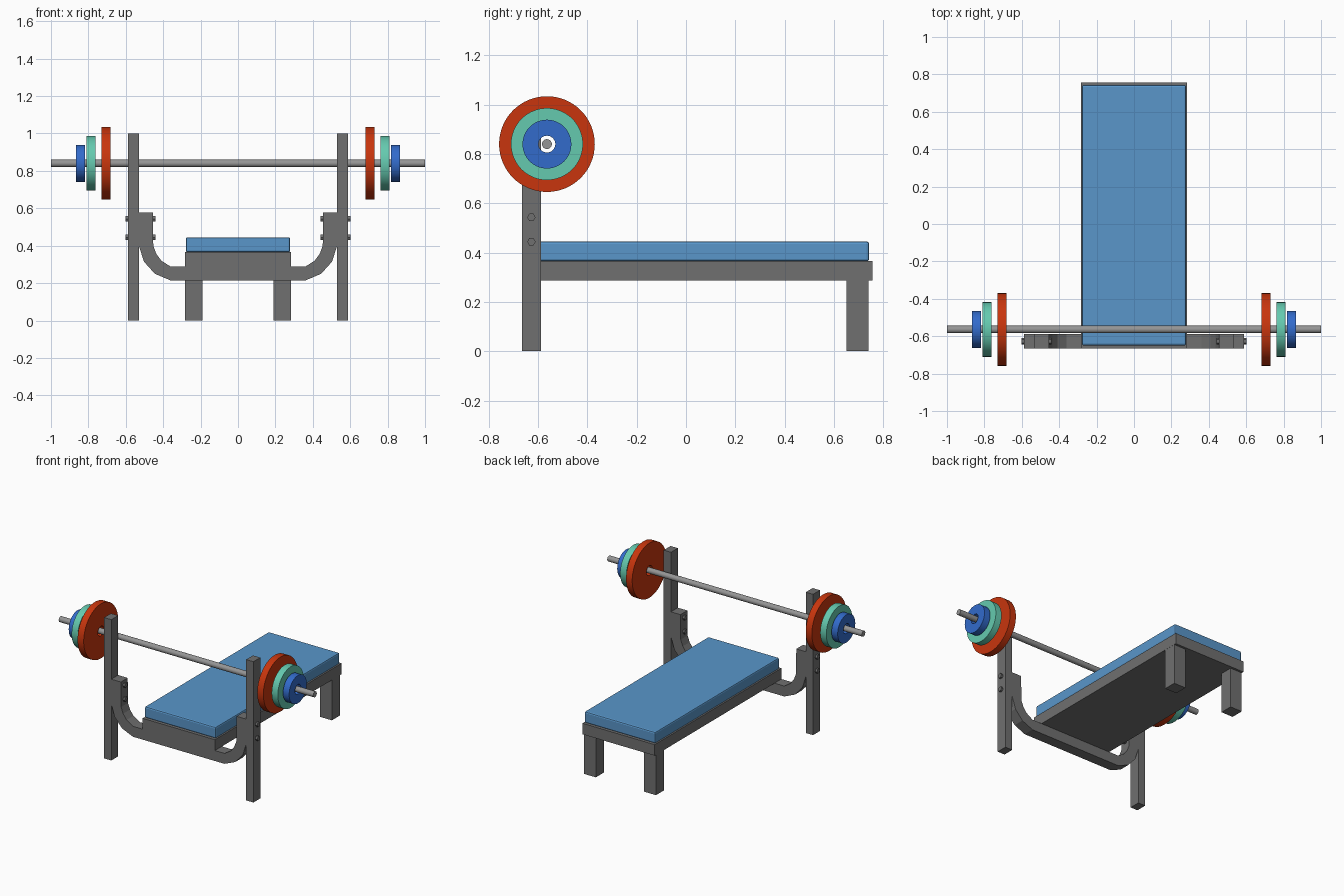
import bpy, bmesh, math
from mathutils import Matrix, Vector

if "Cube" in bpy.data.objects:
    bpy.data.objects.remove(bpy.data.objects["Cube"])


def material(name, rgb):
    m = bpy.data.materials.new(name)
    m.diffuse_color = (*rgb, 1)
    m.use_nodes = True
    m.node_tree.nodes["Principled BSDF"].inputs["Base Color"].default_value = m.diffuse_color
    return m


FRAME = material("frame_grey", (0.16, 0.16, 0.16))
STEEL = material("bar_grey", (0.30, 0.30, 0.30))
PAD = material("pad_blue", (0.10, 0.305, 0.59))
RED = material("plate_red", (0.58, 0.036, 0.004))
TEAL = material("plate_teal", (0.13, 0.59, 0.43))
BLUE = material("plate_blue", (0.032, 0.147, 0.60))


def finish(name, bm, mat, smooth=False):
    bmesh.ops.recalc_face_normals(bm, faces=bm.faces)
    me = bpy.data.meshes.new(name)
    bm.to_mesh(me)
    bm.free()
    ob = bpy.data.objects.new(name, me)
    bpy.context.collection.objects.link(ob)
    me.materials.append(mat)
    if smooth:
        bpy.ops.object.select_all(action='DESELECT')
        ob.select_set(True)
        bpy.context.view_layer.objects.active = ob
        bpy.ops.object.shade_smooth_by_angle(angle=math.radians(30))
    return ob


def box(name, x, y, z, mat):
    bm = bmesh.new()
    size = [b - a for a, b in (x, y, z)]
    mid = [(a + b) / 2 for a, b in (x, y, z)]
    bmesh.ops.create_cube(bm, size=1, matrix=Matrix.Translation(mid) @ Matrix.Diagonal((*size, 1)))
    return finish(name, bm, mat)


def rod(name, x0, x1, y, z, r, sides, mat, smooth=True):
    # solid cylinder along x
    bm = bmesh.new()
    m = Matrix.Translation(((x0 + x1) / 2, y, z)) @ Matrix.Rotation(math.pi / 2, 4, 'Y')
    bmesh.ops.create_cone(bm, cap_ends=True, segments=sides, radius1=r, radius2=r,
                          depth=abs(x1 - x0), matrix=m)
    return finish(name, bm, mat, smooth)


def plate(name, x0, x1, r, mat):
    # weight disc with a centre hole, spun around the bar axis
    bm = bmesh.new()
    pts = [(x0, HOLE), (x0, r), (x1, r), (x1, HOLE)]
    vs = [bm.verts.new((x, BAR_Y, BAR_Z + q)) for x, q in pts]
    es = [bm.edges.new((vs[i], vs[(i + 1) % 4])) for i in range(4)]
    bmesh.ops.spin(bm, geom=vs + es, cent=(0, BAR_Y, BAR_Z), axis=(1, 0, 0),
                   angle=2 * math.pi, steps=64)
    bmesh.ops.remove_doubles(bm, verts=bm.verts, dist=1e-4)
    return finish(name, bm, mat, True)


BAR_Y, BAR_Z, HOLE = -0.564, 0.84, 0.034
Y0, Y1 = -0.665, -0.588

# bench: frame slab and padded top with softened edges
box("bench_frame", (-0.284, 0.284), (Y0, 0.757), (0.287, 0.365), FRAME)
pad = box("bench_pad", (-0.279, 0.279), (-0.65, 0.743), (0.365, 0.445), PAD)
bev = pad.modifiers.new("soft_edges", 'BEVEL')
bev.width, bev.segments = 0.01, 2

# U-shaped cross support with curved arms rising to the post brackets
half = [(0.36, 0.214), (0.445, 0.25), (0.503, 0.315), (0.53, 0.40), (0.53, 0.577),
        (0.455, 0.577), (0.453, 0.40), (0.437, 0.357), (0.41, 0.32), (0.36, 0.288)]
outline = half + [(-x, z) for x, z in reversed(half)]
bm = bmesh.new()
face = bm.faces.new([bm.verts.new((x, Y0, z)) for x, z in outline])
ext = bmesh.ops.extrude_face_region(bm, geom=[face], use_keep_orig=True)
bmesh.ops.translate(bm, vec=Vector((0, Y1 - Y0, 0)),
                    verts=[v for v in ext["geom"] if isinstance(v, bmesh.types.BMVert)])
finish("cross_support", bm, FRAME)

# mirrored parts
for s, side in ((-1, "left"), (1, "right")):
    def sx(a, b):
        return tuple(sorted((s * a, s * b)))

    box(f"{side}_rear_leg", sx(0.19, 0.283), (0.65, 0.741), (0, 0.287), FRAME)
    box(f"{side}_upright", sx(0.53, 0.587), (Y0, Y1), (0, 1.0), FRAME)

    # hex bolt heads on both sides of each joint
    for i, z in enumerate((0.444, 0.543)):
        for where, a, b in (("outer", 0.585, 0.602), ("inner", 0.44, 0.457)):
            rod(f"{side}_{where}_bolt_{i}", *sx(a, b), -0.627, z, 0.017, 6, FRAME, False)

    # weight plates
    plate(f"{side}_large_plate", *sx(0.682, 0.73), 0.194, RED)
    plate(f"{side}_medium_plate", *sx(0.762, 0.81), 0.146, TEAL)
    plate(f"{side}_small_plate", *sx(0.818, 0.866), 0.099, BLUE)

# barbell rod
rod("barbell_bar", -1, 1, BAR_Y, BAR_Z, 0.02, 32, STEEL)
